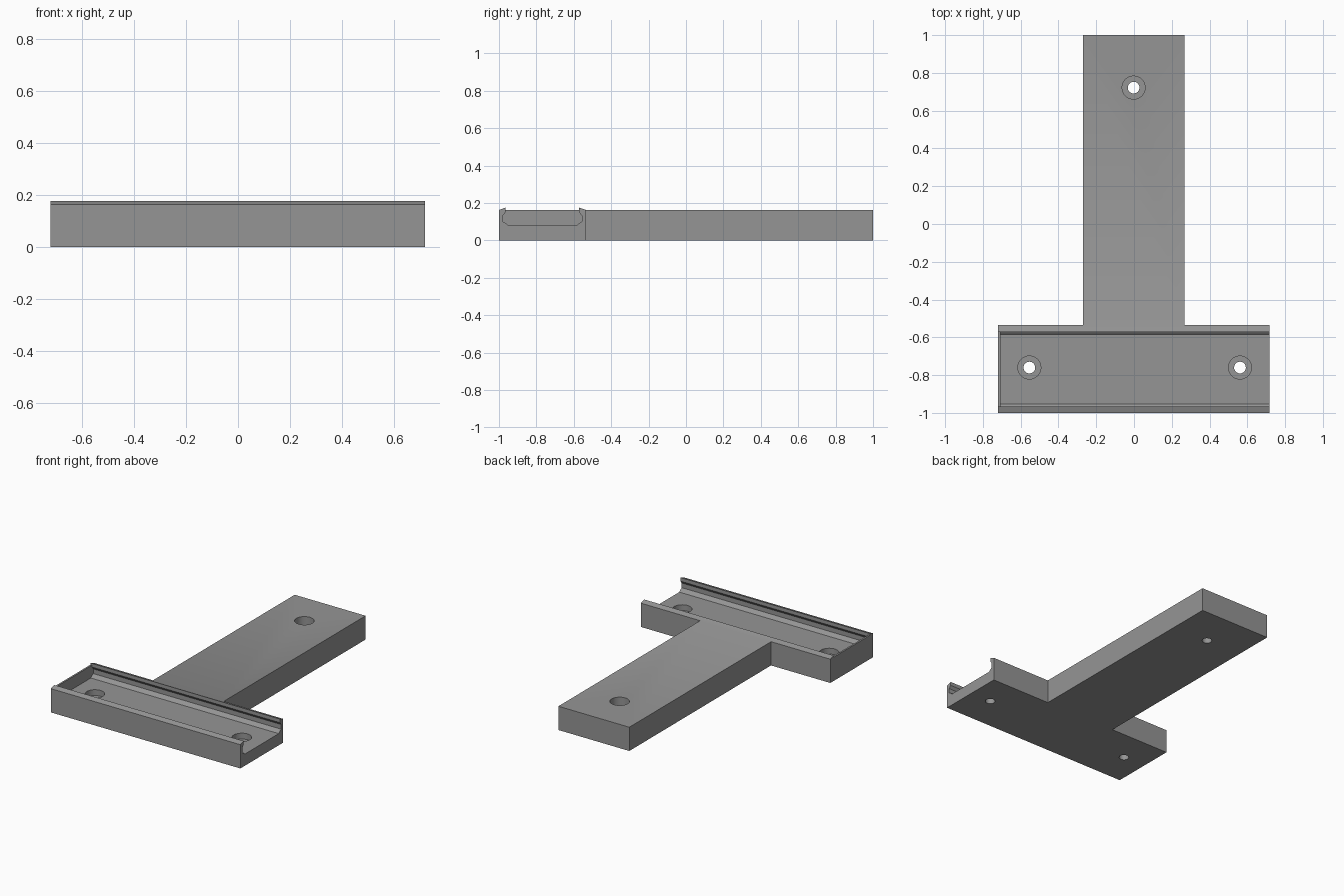
import bpy, bmesh, math

if "Cube" in bpy.data.objects:
    bpy.data.objects.remove(bpy.data.objects["Cube"])

grey = bpy.data.materials.new("mid grey")
grey.diffuse_color = (0.3, 0.3, 0.3, 1)
grey.use_nodes = True
grey.node_tree.nodes["Principled BSDF"].inputs["Base Color"].default_value = grey.diffuse_color

YC = -0.768          # centre line of the tray
TOP, FLOOR = 0.163, 0.08


def finish(name, bm):
    bmesh.ops.recalc_face_normals(bm, faces=bm.faces)
    me = bpy.data.meshes.new(name)
    bm.to_mesh(me)
    bm.free()
    me.materials.append(grey)
    ob = bpy.data.objects.new(name, me)
    bpy.context.collection.objects.link(ob)
    return ob


def prism_x(name, half, x0, x1):
    """Mirror a half profile (offset, z) about YC and extrude it along x."""
    pts = [(YC - d, z) for d, z in half] + [(YC + d, z) for d, z in reversed(half)]
    bm = bmesh.new()
    face = bm.faces.new([bm.verts.new((x0, y, z)) for y, z in pts])
    new = bmesh.ops.extrude_face_region(bm, geom=[face])["geom"]
    bmesh.ops.translate(bm, vec=(x1 - x0, 0, 0),
                        verts=[v for v in new if isinstance(v, bmesh.types.BMVert)])
    return finish(name, bm)


def box(name, x0, x1, y0, y1, z0, z1):
    bm = bmesh.new()
    bmesh.ops.create_cube(bm, size=1)
    for v in bm.verts:
        v.co = (x1 if v.co.x > 0 else x0, y1 if v.co.y > 0 else y0, z1 if v.co.z > 0 else z0)
    return finish(name, bm)


def cylinder(name, x, y, r, z0, z1):
    bm = bmesh.new()
    bmesh.ops.create_cone(bm, cap_ends=True, segments=32, radius1=r, radius2=r, depth=z1 - z0)
    bmesh.ops.translate(bm, verts=bm.verts, vec=(x, y, (z0 + z1) / 2))
    return finish(name, bm)


def combine(target, tool, operation):
    mod = target.modifiers.new(tool.name, 'BOOLEAN')
    mod.object, mod.operation, mod.solver = tool, operation, 'EXACT'
    bpy.context.view_layer.objects.active = target
    bpy.ops.object.modifier_apply(modifier=mod.name)
    bpy.data.objects.remove(tool)


# Crossbar with raised lips, joined to the long stem
bracket = prism_x("t_bracket", [(0.232, 0), (0.232, TOP), (0.197, 0.175), (0.197, TOP)],
                  -0.72, 0.718)
combine(bracket, box("stem", -0.27, 0.268, -0.545, 1, 0, TOP), 'UNION')

# Undercut slot, open at the right end and closed by a thin wall at the left
slot = prism_x("slot", [(0.184, FLOOR), (0.196, 0.092), (0.211, 0.1), (0.211, 0.132),
                        (0.197, 0.15), (0.197, 0.25)], -0.708, 0.8)
combine(bracket, slot, 'DIFFERENCE')

# Counterbored screw holes
for x, y in ((-0.554, -0.76), (0.561, -0.76), (-0.002, 0.722)):
    combine(bracket, cylinder("bore", x, y, 0.031, -0.1, 0.3), 'DIFFERENCE')
    combine(bracket, cylinder("counterbore", x, y, 0.061, 0.04, 0.3), 'DIFFERENCE')

bpy.ops.object.select_all(action='DESELECT')
bracket.select_set(True)
bpy.context.view_layer.objects.active = bracket
bpy.ops.object.shade_smooth_by_angle(angle=math.radians(30))
